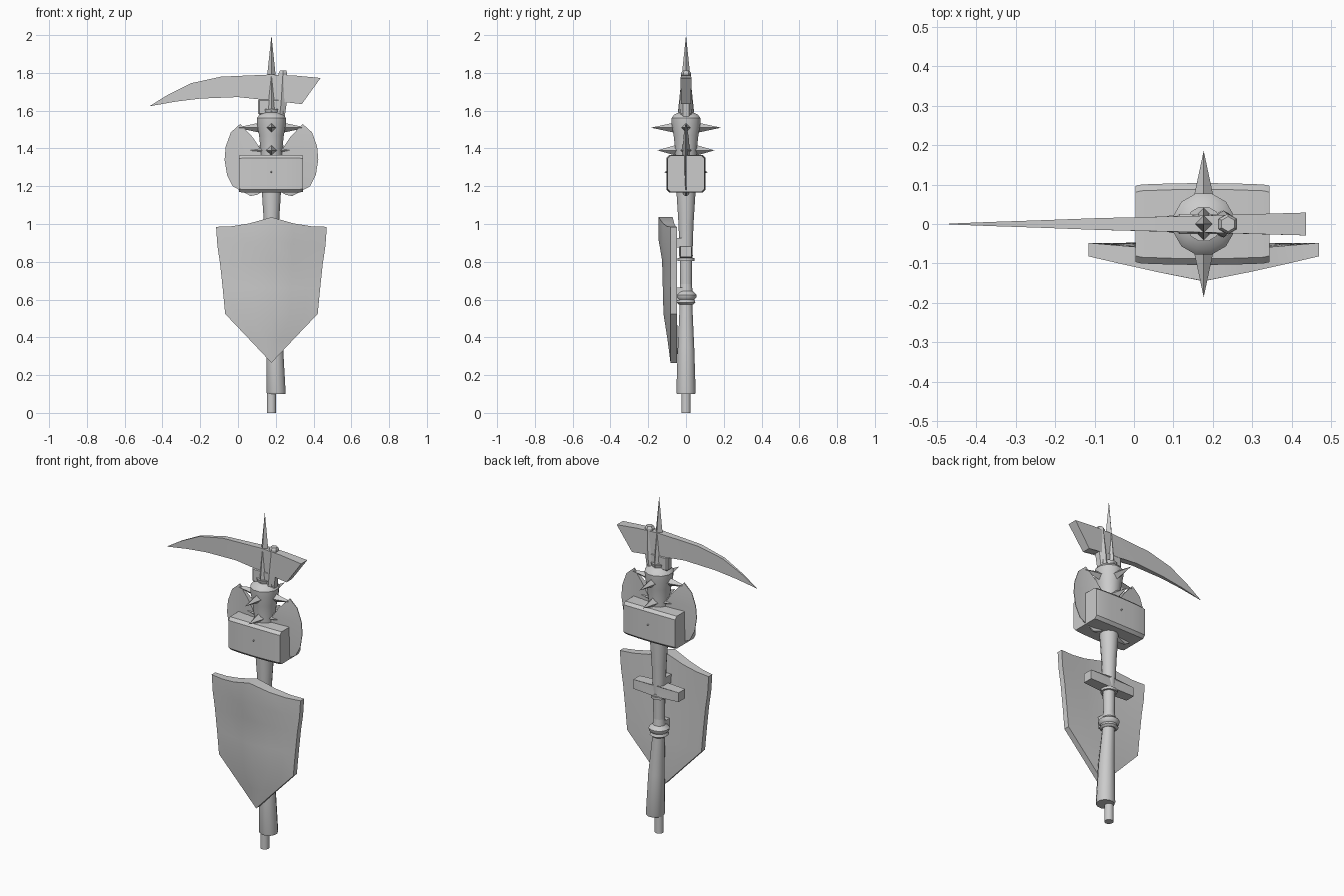
import bpy, bmesh, math
from mathutils import Vector, Matrix

if "Cube" in bpy.data.objects:
    bpy.data.objects.remove(bpy.data.objects["Cube"])

CX = 0.177  # common axis of the bundled weapons


def finish(name, bm, smooth=None):
    bmesh.ops.remove_doubles(bm, verts=bm.verts, dist=1e-5)
    bmesh.ops.recalc_face_normals(bm, faces=bm.faces)
    me = bpy.data.meshes.new(name)
    bm.to_mesh(me)
    bm.free()
    ob = bpy.data.objects.new(name, me)
    bpy.context.collection.objects.link(ob)
    if smooth:
        bpy.ops.object.select_all(action='DESELECT')
        ob.select_set(True)
        bpy.context.view_layer.objects.active = ob
        bpy.ops.object.shade_smooth_by_angle(angle=math.radians(smooth))
    return ob


def shaft(name, rings, sides=12, smooth=40):
    """Stack of rings (x centre, z, radius), capped at both ends."""
    bm = bmesh.new()
    loops = [[bm.verts.new((x + r * math.cos(math.tau * (i + .5) / sides),
                            r * math.sin(math.tau * (i + .5) / sides), z))
              for i in range(sides)] for x, z, r in rings]
    for a, b in zip(loops, loops[1:]):
        for i in range(sides):
            j = (i + 1) % sides
            bm.faces.new((a[i], a[j], b[j], b[i]))
    bm.faces.new(loops[0])
    bm.faces.new(loops[-1])
    return finish(name, bm, smooth)


def plate(name, outline, side=1, origin=0.0):
    """Flat blade from (x, z, half thickness) points, tapering in y."""
    bm = bmesh.new()
    f = [bm.verts.new((origin + side * x, -t, z)) for x, z, t in outline]
    b = [bm.verts.new((origin + side * x, t, z)) for x, z, t in outline]
    n = len(f)
    caps = [bm.faces.new(f), bm.faces.new(b)]
    for i in range(n):
        bm.faces.new((f[i], f[(i + 1) % n], b[(i + 1) % n], b[i]))
    bmesh.ops.triangulate(bm, faces=caps)
    return finish(name, bm, 25)


def block(name, centre, size, bevel=0.0):
    bm = bmesh.new()
    bmesh.ops.create_cube(bm, size=1, matrix=Matrix.Translation(centre) @ Matrix.Diagonal((*size, 1)))
    if bevel:
        bmesh.ops.bevel(bm, geom=bm.edges[:], offset=bevel, segments=1, affect='EDGES')
    return finish(name, bm)


def spike(name, base, direction, length, width):
    """Four-sided pyramid pointing along direction."""
    d = Vector(direction)
    bm = bmesh.new()
    bmesh.ops.create_cone(bm, cap_ends=True, segments=4, radius1=width, radius2=0, depth=length,
                          matrix=Matrix.Translation(Vector(base) + d * length / 2)
                          @ d.to_track_quat('Z', 'Y').to_matrix().to_4x4())
    return finish(name, bm)


# Thin inner rod and tapered lower handle
shaft("inner_rod", [(CX, 0, .025), (CX, .3, .025)])
shaft("lower_handle", [(.203, .1, .05), (.201, .11, .053), (.195, .35, .045), (.18, .58, .034)])

# Collar knob
shaft("collar", [(CX, .575, .04), (CX, .585, .052), (CX, .6, .046), (CX, .61, .056),
                 (CX, .625, .058), (CX, .645, .036), (CX, .7, .03)])

# Upper shaft and mace head
shaft("upper_shaft", [(CX, .57, .03), (CX, .8, .034), (CX, 1.0, .041), (CX, 1.15, .051),
                      (CX, 1.37, .056)])
shaft("mace_head", [(CX, 1.34, .058), (CX, 1.4, .06), (CX, 1.47, .068), (CX, 1.525, .078),
                    (CX, 1.56, .08), (CX, 1.578, .066), (CX, 1.59, .04), (CX, 1.61, .045)])
for z, reach in ((1.51, .186), (1.39, .152)):
    for k in range(4):
        d = (math.cos(k * math.pi / 2), math.sin(k * math.pi / 2), 0)
        start = .05
        spike("mace_spike", (CX + d[0] * start, d[1] * start, z), d, reach - start, .029)

# Top spike, with its socket block
spike("top_spike", (CX, 0, 1.59), (0, 0, 1), .41, .043)
block("socket_block", (CX, 0, 1.62), (.14, .05, .085), .008)

# Scythe pole end and curved blade
shaft("scythe_pole", [(.212, 1.5, .03), (.228, 1.64, .034), (.236, 1.77, .026),
                      (.238, 1.8, .026), (.239, 1.812, .019)], 6, 20)
plate("scythe_blade", [(-.47, 1.623, .001), (-.37, 1.685, .005), (-.25, 1.745, .009),
                       (-.09, 1.78, .015), (.17, 1.791, .021), (.3, 1.786, .025),
                       (.437, 1.773, .029), (.338, 1.635, .026), (.21, 1.66, .022),
                       (0, 1.672, .017), (-.2, 1.664, .01), (-.33, 1.648, .006)])

# Double axe blades
axe = [(.0, 1.37, .02), (.06, 1.4, .019), (.1, 1.46, .014), (.165, 1.53, .003), (.215, 1.485, .002),
       (.242, 1.41, .002), (.248, 1.34, .002), (.235, 1.26, .002), (.205, 1.2, .002),
       (.165, 1.178, .003), (.11, 1.148, .004), (.075, 1.155, .014), (.0, 1.2, .02)]
for s in (1, -1):
    plate("axe_blade", axe, s, CX)

# Barrel-shaped hammer head: chamfered cross-section that swells in the middle
bm = bmesh.new()
loops = []
for x, k in ((-.17, .93), (-.155, .965), (-.08, .99), (0, 1.0), (.08, .99), (.155, .965), (.17, .93)):
    h, w, c = .1 * (k + 1) / 2, .104 * k, .016
    sec = [(w - c, h), (w, h - c), (w, -h + c), (w - c, -h),
           (-w + c, -h), (-w, -h + c), (-w, h - c), (-w + c, h)]
    loops.append([bm.verts.new((CX - .003 + x, y, 1.266 + z)) for y, z in sec])
for a, b in zip(loops, loops[1:]):
    for i in range(8):
        bm.faces.new((a[i], a[(i + 1) % 8], b[(i + 1) % 8], b[i]))
bm.faces.new(loops[0])
bm.faces.new(loops[-1])
finish("hammer_head", bm, 30)
for s in (1, -1):
    spike("hammer_pin", (CX, s * .09, 1.275), (0, s, 0), .025, .012)

# Cross guard, notched in the middle of its lower edge
guard = [(-.15, .825, .03), (-.15, .88, .03), (0, .885, .036), (.15, .88, .03),
         (.15, .825, .03), (.03, .82, .035), (0, .835, .036), (-.03, .82, .035)]
plate("cross_guard", guard, 1, CX)
shaft("guard_ring", [(CX, .805, .046), (CX, .82, .046)])

# Shield: grid between a top and bottom edge, folded forward along the centre
rows = [  # height fraction, front y of the centre ridge, half width
    (1.0, -.145, .293), (.86, -.146, .286), (.73, -.128, .272), (.55, -.125, .258),
    (.36, -.122, .245), (.17, -.105, .115), (0.0, -.082, .0)]
cols = (-1, -.72, -.4, 0, .4, .72, 1)
top = (.985, .988, 1.003, 1.036)
bm = bmesh.new()
layers = []
for depth in (0, .034):
    grid = []
    for f, ridge, half in rows:
        line = []
        for i, t in enumerate(cols):
            crest = top[min(i, 6 - i)] - .985
            z = .265 + .72 * f + crest * max(0, (f - .6) / .4)
            if depth:
                ridge_y = -.115 + .035 * (1 - f)
            else:
                ridge_y = ridge
            edge = -.082
            y = edge + (ridge_y + (depth if depth else 0) * .3 - edge) * (1 - abs(t) ** 1.1) * (half / .293) ** .4 \
                if half else edge
            line.append(bm.verts.new((CX + half * t, y + depth, z)))
        grid.append(line)
    for a, b in zip(grid, grid[1:]):
        for i in range(6):
            pts = [a[i], a[i + 1], b[i + 1], b[i]]
            if b is grid[-1]:
                bm.faces.new((a[i], a[i + 1], b[3]))
            else:
                bm.faces.new(pts)
    rim = grid[0] + [r[6] for r in grid[1:-1]] + [grid[-1][3]] + [r[0] for r in grid[-2:0:-1]]
    layers.append(rim)
    loose = [v for v in grid[-1] if not v.link_faces]
    bmesh.ops.delete(bm, geom=loose, context='VERTS')
f, b = layers
for i in range(len(f)):
    j = (i + 1) % len(f)
    bm.faces.new((f[i], f[j], b[j], b[i]))
finish("shield", bm, 35)

# Mounts joining the shield to the shaft
block("upper_mount", (CX + .0, -.055, .9), (.07, .09, .05))
block("lower_mount", (CX - .0, -.055, .63), (.06, .09, .07))
